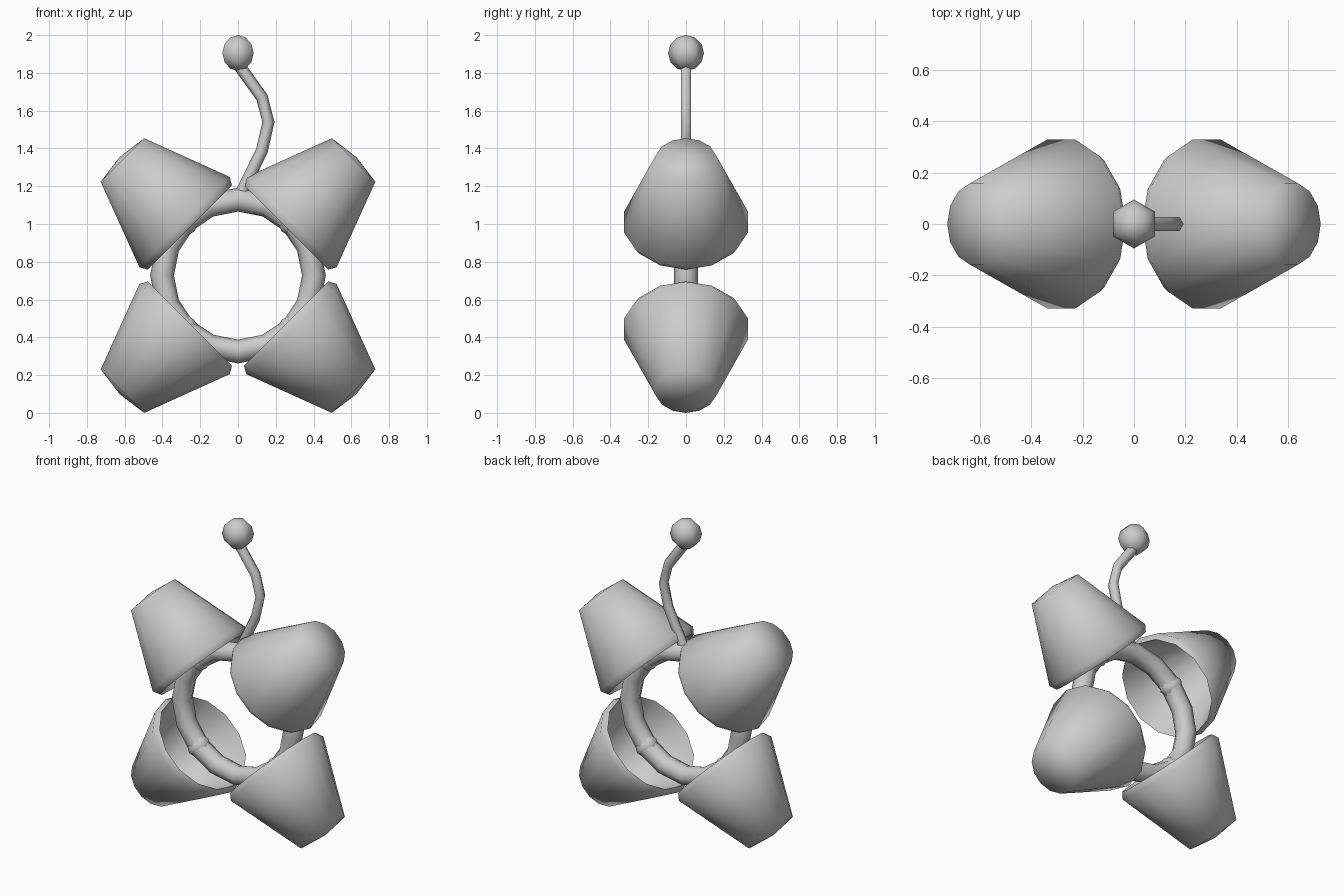
import bpy
import bmesh
from math import cos, sin, pi, radians
from mathutils import Vector

if "Cube" in bpy.data.objects:
    bpy.data.objects.remove(bpy.data.objects["Cube"], do_unlink=True)

CENTRE = Vector((0, 0, 0.727))
RING_R = 0.402

grey = bpy.data.materials.new("plain grey")
grey.use_nodes = True
tone = (0.6, 0.6, 0.6, 1)
grey.diffuse_color = tone
grey.node_tree.nodes["Principled BSDF"].inputs["Base Color"].default_value = tone


def finish(obj, name):
    """Name, colour and smooth one part."""
    obj.name = name
    obj.data.materials.append(grey)
    bpy.ops.object.select_all(action="DESELECT")
    obj.select_set(True)
    bpy.context.view_layer.objects.active = obj
    bpy.ops.object.shade_smooth_by_angle(angle=radians(65))
    return obj


def lathe(name, profile, sides, turn=0.0):
    """Turn (radius, height) points about local z; radius 0 makes a pole."""
    bm = bmesh.new()
    rings = []
    for r, h in profile:
        count = sides if r > 0 else 1
        rings.append([bm.verts.new((r * cos(turn + 2 * pi * i / sides),
                                    r * sin(turn + 2 * pi * i / sides), h))
                      for i in range(count)])
    for low, high in zip(rings, rings[1:]):
        for i in range(sides):
            j = (i + 1) % sides
            corners = [low[i % len(low)], low[j % len(low)],
                       high[j % len(high)], high[i % len(high)]]
            bm.faces.new(list(dict.fromkeys(corners)))
    bmesh.ops.recalc_face_normals(bm, faces=bm.faces)
    mesh = bpy.data.meshes.new(name)
    bm.to_mesh(mesh)
    bm.free()
    obj = bpy.data.objects.new(name, mesh)
    bpy.context.collection.objects.link(obj)
    return finish(obj, name)


def ball_profile(radius, steps=6):
    return [(0 if k in (0, steps) else radius * sin(pi * k / steps),
             -radius * cos(pi * k / steps)) for k in range(steps + 1)]


# Central ring, standing upright
bpy.ops.mesh.primitive_torus_add(major_radius=RING_R, minor_radius=0.063,
                                 major_segments=16, minor_segments=8,
                                 location=CENTRE, rotation=(pi / 2, 0, 0))
finish(bpy.context.object, "ring")

# Four hollow cups facing the ring, each with a knob on the ring
cup = [(0, 0.887), (0.163, 0.865), (0.338, 0.40), (0.315, 0.36),
       (0.30, 0.40), (0.14, 0.84), (0, 0.86)]
corners = {"upper_left": 45, "lower_left": 135, "lower_right": 225, "upper_right": 315}
for corner, degrees in corners.items():
    tilt = radians(degrees)
    shell = lathe("cup_" + corner, cup, 14)
    shell.location = CENTRE
    shell.rotation_euler.y = tilt
    knob = lathe("knob_" + corner, ball_profile(0.073), 6, pi / 2)
    knob.location = CENTRE + RING_R * Vector((sin(tilt), 0, cos(tilt)))
    knob.rotation_euler.y = tilt

# Bent cord rising from the ring: hexagonal sections along a path
path = [Vector((x, 0, z)) for x, z in
        ((0.02, 1.17), (0.127, 1.39), (0.161, 1.54), (0.127, 1.67), (0.005, 1.84))]
bm = bmesh.new()
sections = []
for i, point in enumerate(path):
    along = (path[min(i + 1, len(path) - 1)] - path[max(i - 1, 0)]).normalized()
    across = Vector((along.z, 0, -along.x))
    sections.append([bm.verts.new(point + 0.032 * (across * cos(pi * k / 3)
                                                   + Vector((0, sin(pi * k / 3), 0))))
                     for k in range(6)])
for a, b in zip(sections, sections[1:]):
    for k in range(6):
        n = (k + 1) % 6
        bm.faces.new((a[k], a[n], b[n], b[k]))
bm.faces.new(sections[0])
bm.faces.new(sections[-1])
bmesh.ops.recalc_face_normals(bm, faces=bm.faces)
mesh = bpy.data.meshes.new("cord")
bm.to_mesh(mesh)
bm.free()
cord = bpy.data.objects.new("cord", mesh)
bpy.context.collection.objects.link(cord)
finish(cord, "cord")

# Ball at the end of the cord
tip = lathe("cord_ball", ball_profile(0.095), 6, pi / 2)
tip.location = (0, 0, 1.905)
